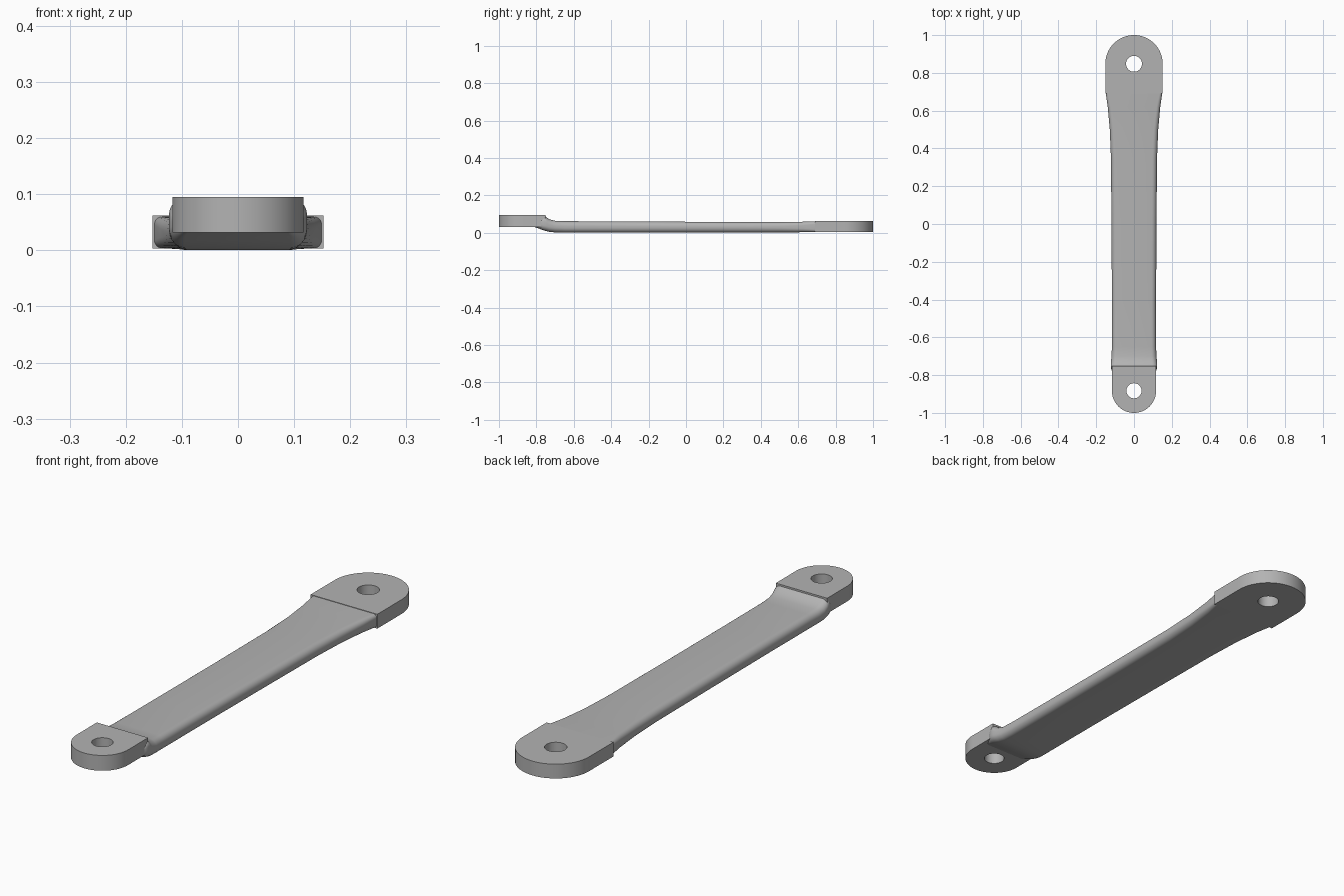
import bpy, bmesh, math

cube = bpy.data.objects.get("Cube")
if cube:
    bpy.data.objects.remove(cube)

steel = bpy.data.materials.new("grey_steel")
steel.use_nodes = True
GREY = (0.45, 0.45, 0.45, 1)
steel.diffuse_color = GREY
steel.node_tree.nodes["Principled BSDF"].inputs["Base Color"].default_value = GREY


def finish(name, bm, angle):
    bmesh.ops.recalc_face_normals(bm, faces=bm.faces)
    mesh = bpy.data.meshes.new(name)
    bm.to_mesh(mesh)
    bm.free()
    mesh.materials.append(steel)
    obj = bpy.data.objects.new(name, mesh)
    bpy.context.collection.objects.link(obj)
    bpy.ops.object.select_all(action="DESELECT")
    obj.select_set(True)
    bpy.context.view_layer.objects.active = obj
    bpy.ops.object.shade_smooth_by_angle(angle=math.radians(angle))


def lug(name, side, half_width, centre, inner, hole, low, high):
    """Flat end plate: round outer end, square inner end, bolt hole."""
    depth = abs(centre - inner)
    corner = math.atan2(depth, half_width)
    angles = [math.tau * i / 64 for i in range(64)]
    angles = sorted(angles + [math.tau - corner, math.pi + corner])
    bm = bmesh.new()
    loops = []
    for a in angles:
        c, s = math.cos(a), math.sin(a)
        reach = half_width
        if s < -1e-6:
            reach = min(depth / -s, half_width / max(abs(c), 1e-6))
        loops.append([bm.verts.new((r * c, centre + side * r * s, z))
                      for r, z in ((reach, low), (reach, high), (hole, high), (hole, low))])
    for i, here in enumerate(loops):
        after = loops[(i + 1) % len(loops)]
        for k in range(4):
            m = (k + 1) % 4
            bm.faces.new((here[k], after[k], after[m], here[m]))
    finish(name, bm, 30)


lug("back_lug", 1, 0.152, 0.848, 0.69, 0.042, 0.003, 0.062)
lug("front_lug", -1, 0.117, -0.883, -0.752, 0.04, 0.032, 0.095)

# Bar stations: y, half width, underside, top, corner radius
STATIONS = [
    (0.72, 0.150, 0.004, 0.060, 0.012),
    (0.69, 0.149, 0.004, 0.060, 0.014),
    (0.62, 0.139, 0.003, 0.059, 0.020),
    (0.50, 0.128, 0.002, 0.058, 0.024),
    (0.35, 0.122, 0.001, 0.058, 0.026),
    (0.00, 0.119, 0.001, 0.059, 0.026),
    (-0.40, 0.117, 0.001, 0.061, 0.026),
    (-0.65, 0.117, 0.001, 0.062, 0.026),
    (-0.70, 0.119, 0.002, 0.064, 0.027),
    (-0.73, 0.122, 0.005, 0.072, 0.028),
    (-0.745, 0.123, 0.009, 0.082, 0.028),
    (-0.757, 0.123, 0.012, 0.092, 0.028),
    (-0.772, 0.119, 0.017, 0.080, 0.025),
    (-0.79, 0.110, 0.024, 0.060, 0.016),
    (-0.82, 0.095, 0.034, 0.050, 0.007),
]


def section(bm, y, w, low, high, r):
    """Rounded rectangle ring of the bar at y."""
    ring = []
    for quarter, (sx, z) in enumerate(((1, high - r), (-1, high - r), (-1, low + r), (1, low + r))):
        for k in range(7):
            a = math.pi / 2 * (quarter + k / 6)
            ring.append(bm.verts.new((sx * (w - r) + r * math.cos(a), y, z + r * math.sin(a))))
    return ring


# Forged bar lofted through the stations
bm = bmesh.new()
rings = [section(bm, *s) for s in STATIONS]
for near, far in zip(rings, rings[1:]):
    for i in range(len(near)):
        j = (i + 1) % len(near)
        bm.faces.new((near[i], near[j], far[j], far[i]))
bm.faces.new(rings[0])
bm.faces.new(rings[-1])
finish("bar", bm, 50)
